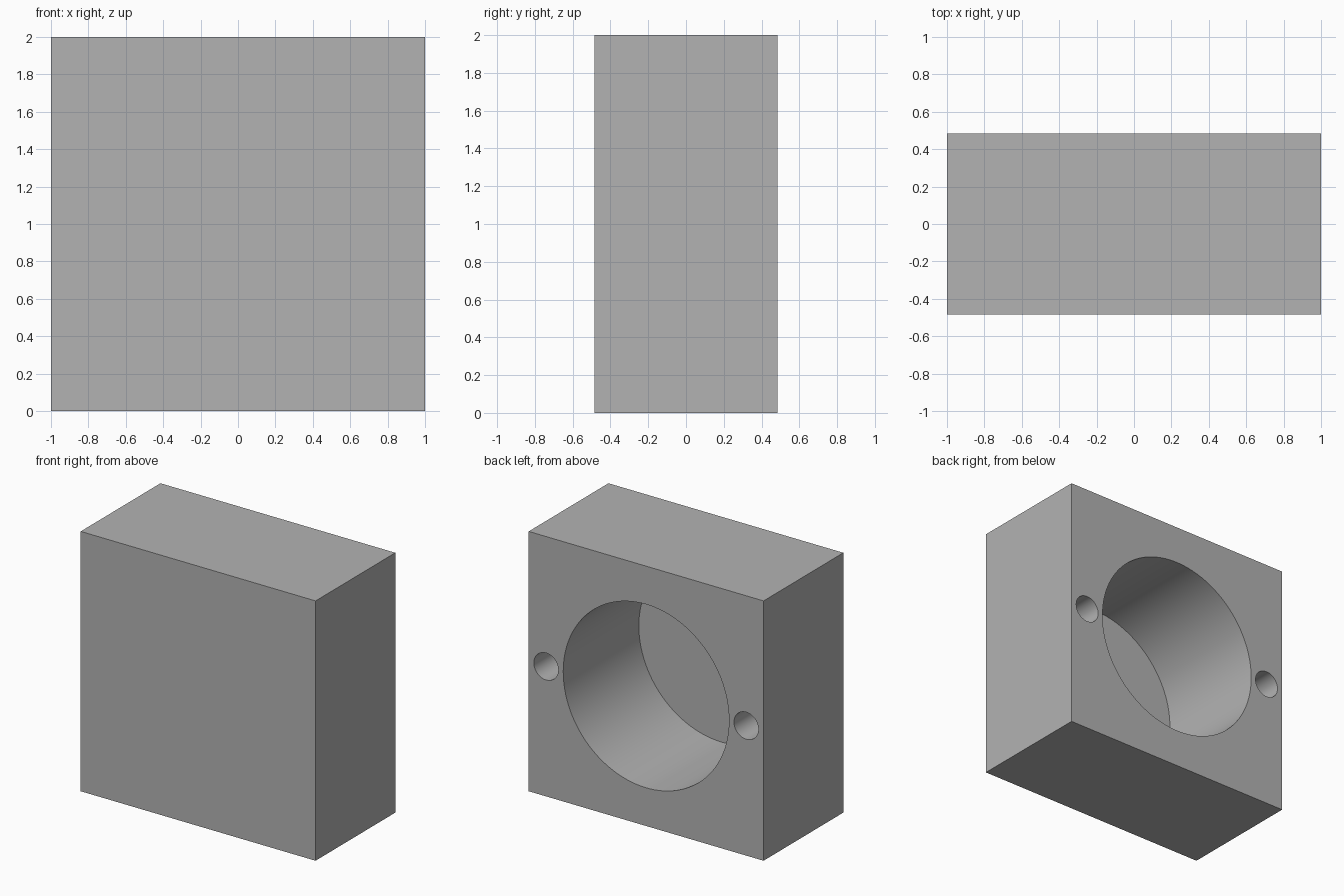
import bpy
import math

cube = bpy.data.objects.get("Cube")
if cube:
    bpy.data.objects.remove(cube, do_unlink=True)

WIDTH, DEPTH, HEIGHT = 2.0, 0.97, 2.0
BACK = DEPTH / 2

# Single plain grey
grey = bpy.data.materials.new("grey")
grey.use_nodes = True
colour = (0.45, 0.45, 0.45, 1)
grey.diffuse_color = colour
grey.node_tree.nodes["Principled BSDF"].inputs["Base Color"].default_value = colour

# Solid block
bpy.ops.mesh.primitive_cube_add(size=1, location=(0, 0, HEIGHT / 2))
block = bpy.context.object
block.name = "housing_block"
block.scale = (WIDTH, DEPTH, HEIGHT)
bpy.ops.object.transform_apply(location=True, rotation=False, scale=True)
block.data.materials.append(grey)


def bore(name, x, radius, depth, sides):
    """Drill a blind round hole into the back face."""
    extra = 0.1
    bpy.ops.mesh.primitive_cylinder_add(
        vertices=sides, radius=radius, depth=depth + extra,
        location=(x, BACK + (extra - depth) / 2, HEIGHT / 2),
        rotation=(math.pi / 2, 0, 0))
    cutter = bpy.context.object
    cutter.name = name
    cutter.hide_render = True
    cutter.data.materials.append(grey)
    bpy.context.view_layer.objects.active = block
    cut = block.modifiers.new(name, 'BOOLEAN')
    cut.operation = 'DIFFERENCE'
    cut.solver = 'EXACT'
    cut.object = cutter
    bpy.ops.object.modifier_apply(modifier=cut.name)
    bpy.data.objects.remove(cutter, do_unlink=True)


# Large recess leaving a thin front wall, and a screw hole on each side
bore("main_recess", 0, 0.706, 0.92, 128)
for side in (-1, 1):
    bore("screw_hole", side * 0.852, 0.104, 0.5, 48)

# Smooth bores with crisp edges
bpy.ops.object.select_all(action='DESELECT')
block.select_set(True)
bpy.context.view_layer.objects.active = block
bpy.ops.object.shade_smooth_by_angle(angle=math.radians(30))
